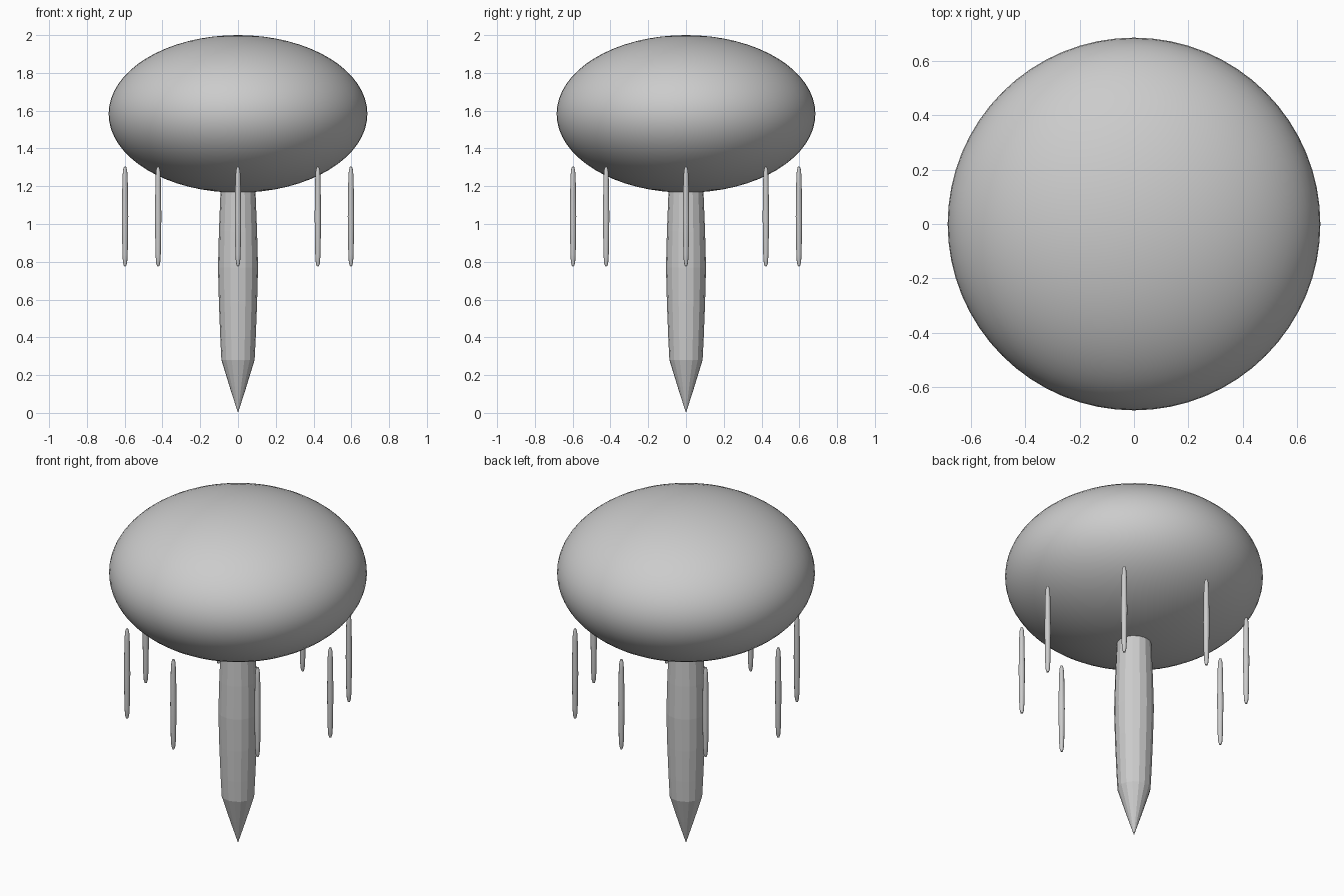
import bpy, bmesh
from math import sin, cos, pi, tau

if "Cube" in bpy.data.objects:
    bpy.data.objects.remove(bpy.data.objects["Cube"])


def lathe(name, profile, sides, loc=(0, 0, 0), angle=None):
    """Spin (radius, z) points around z; both ends close on a tip."""
    bm = bmesh.new()
    rings = [[bm.verts.new((r * cos(tau * i / sides), r * sin(tau * i / sides), z))
              for i in range(sides)] for r, z in profile[1:-1]]
    low = bm.verts.new((0, 0, profile[0][1]))
    high = bm.verts.new((0, 0, profile[-1][1]))
    for i in range(sides):
        j = (i + 1) % sides
        bm.faces.new((low, rings[0][j], rings[0][i]))
        bm.faces.new((high, rings[-1][i], rings[-1][j]))
        for a, b in zip(rings, rings[1:]):
            bm.faces.new((a[i], a[j], b[j], b[i]))
    mesh = bpy.data.meshes.new(name)
    bm.to_mesh(mesh)
    bm.free()
    ob = bpy.data.objects.new(name, mesh)
    bpy.context.collection.objects.link(ob)
    ob.location = loc
    if angle is not None:
        bpy.ops.object.select_all(action='DESELECT')
        ob.select_set(True)
        bpy.context.view_layer.objects.active = ob
        bpy.ops.object.shade_smooth_by_angle(angle=angle)
    return ob


# Smooth flattened dome
bpy.ops.mesh.primitive_uv_sphere_add(segments=64, ring_count=32, radius=1,
                                     location=(0, 0, 1.583))
dome = bpy.context.object
dome.name = "dome"
dome.scale = (0.685, 0.685, 0.417)
bpy.ops.object.shade_smooth()

# Faceted stem, pointed at the bottom, running up into the dome
lathe("stem", [(0, 0.0), (0.045, 0.14), (0.088, 0.28), (0.094, 0.40), (0.101, 0.58),
               (0.106, 0.77), (0.101, 0.96), (0.094, 1.14), (0.088, 1.26),
               (0.05, 1.42), (0, 1.47)], 16)

# Ring of eight hanging rods with rounded ends
rod = [(0, -0.265), (0.006, -0.262), (0.011, -0.245), (0.014, -0.20), (0.017, 0),
       (0.014, 0.20), (0.011, 0.245), (0.006, 0.262), (0, 0.265)]
for k in range(8):
    a = k * pi / 4
    lathe(f"hanging_rod_{k + 1}", rod, 12,
          (0.598 * cos(a), 0.598 * sin(a), 1.04), 0.6)
